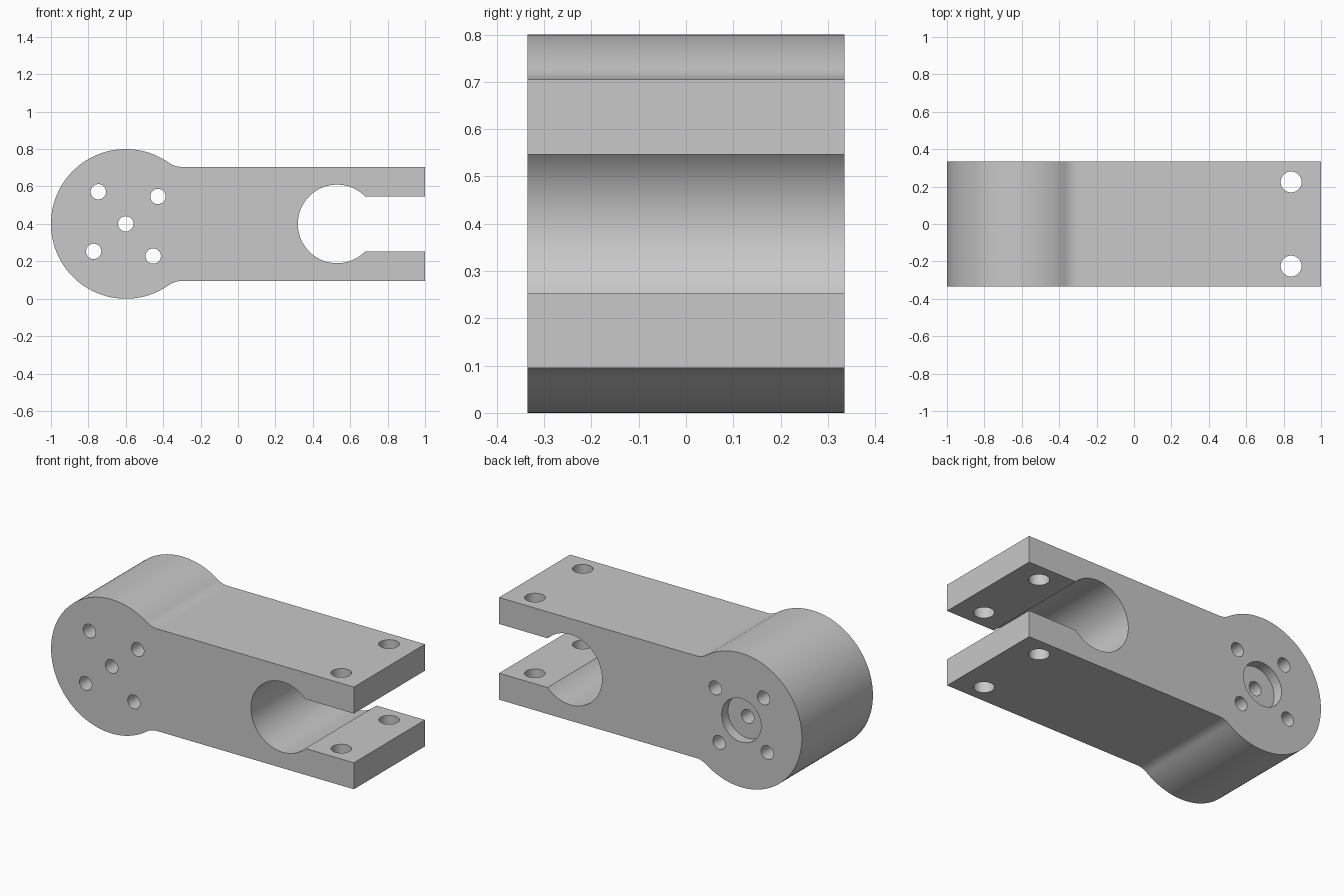
import bpy
import bmesh
from math import sin, cos, asin, atan2, sqrt, pi, radians

if "Cube" in bpy.data.objects:
    bpy.data.objects.remove(bpy.data.objects["Cube"], do_unlink=True)

DEPTH = 0.67                                  # thickness along y
MID = 0.4                                     # height of the arm's centre line
HEAD_X, HEAD_R = -0.6, 0.4                    # round head
ARM_HALF, FILLET = 0.305, 0.12                # arm half height, neck fillet
BORE_X, BORE_R, SLOT_HALF = 0.53, 0.21, 0.147  # clamp bore and slot


def arc(cx, cz, r, start, end, n):
    return [(cx + r * cos(start + (end - start) * i / n),
             cz + r * sin(start + (end - start) * i / n)) for i in range(n + 1)]


# Side outline, drawn around the centre line
neck_z = ARM_HALF + FILLET
neck_dx = sqrt((HEAD_R + FILLET) ** 2 - neck_z ** 2)
tangent = atan2(neck_z, neck_dx)
upper = [(1, ARM_HALF)]
upper += arc(HEAD_X + neck_dx, neck_z, FILLET, -pi / 2, tangent - pi, 10)
upper += arc(HEAD_X, 0, HEAD_R, tangent, pi, 48)[1:]
lower = [(x, -z) for x, z in reversed(upper[:-1])]
mouth = asin(SLOT_HALF / BORE_R)
slot = [(1, -SLOT_HALF)] + arc(BORE_X, 0, BORE_R, -mouth, mouth - 2 * pi, 64)
slot.append((1, SLOT_HALF))

# Clamp arm body
bm = bmesh.new()
face = bm.faces.new([bm.verts.new((x, -DEPTH / 2, z + MID))
                     for x, z in upper + lower + slot])
side = bmesh.ops.extrude_face_region(bm, geom=[face])["geom"]
bmesh.ops.translate(bm, vec=(0, DEPTH, 0),
                    verts=[v for v in side if isinstance(v, bmesh.types.BMVert)])
bmesh.ops.recalc_face_normals(bm, faces=bm.faces)
mesh = bpy.data.meshes.new("clamp_arm")
bm.to_mesh(mesh)
bm.free()
arm = bpy.data.objects.new("clamp_arm", mesh)
bpy.context.collection.objects.link(arm)


def drill(location, radius, length, along_y):
    """Cut a round hole through the arm."""
    bpy.ops.mesh.primitive_cylinder_add(
        vertices=48, radius=radius, depth=length, location=location,
        rotation=(pi / 2 if along_y else 0, 0, 0))
    cutter = bpy.context.object
    cutter.hide_render = True
    mod = arm.modifiers.new("hole", 'BOOLEAN')
    mod.operation = 'DIFFERENCE'
    mod.solver = 'EXACT'
    mod.object = cutter
    bpy.context.view_layer.objects.active = arm
    bpy.ops.object.modifier_apply(modifier=mod.name)
    bpy.data.objects.remove(cutter, do_unlink=True)


# Head: centre hole, ring of four holes, recess in the back
drill((HEAD_X, 0, MID), 0.041, 1, True)
for k in range(4):
    a = radians(40.5 + 90 * k)
    drill((HEAD_X + 0.226 * cos(a), 0, MID + 0.226 * sin(a)), 0.041, 1, True)
drill((HEAD_X, DEPTH / 2, MID), 0.13, 0.12, True)

# Bolt holes through both clamp jaws
for y in (-0.225, 0.225):
    drill((0.84, y, MID), 0.056, 1, False)

# Colour and shading
grey = bpy.data.materials.new("plain grey")
grey.use_nodes = True
colour = (0.58, 0.58, 0.58, 1)
grey.diffuse_color = colour
grey.node_tree.nodes["Principled BSDF"].inputs["Base Color"].default_value = colour
arm.data.materials.clear()
arm.data.materials.append(grey)

bpy.ops.object.select_all(action='DESELECT')
arm.select_set(True)
bpy.context.view_layer.objects.active = arm
bpy.ops.object.shade_smooth_by_angle(angle=radians(30))
weighted = arm.modifiers.new("flat faces", 'WEIGHTED_NORMAL')
weighted.keep_sharp = True
